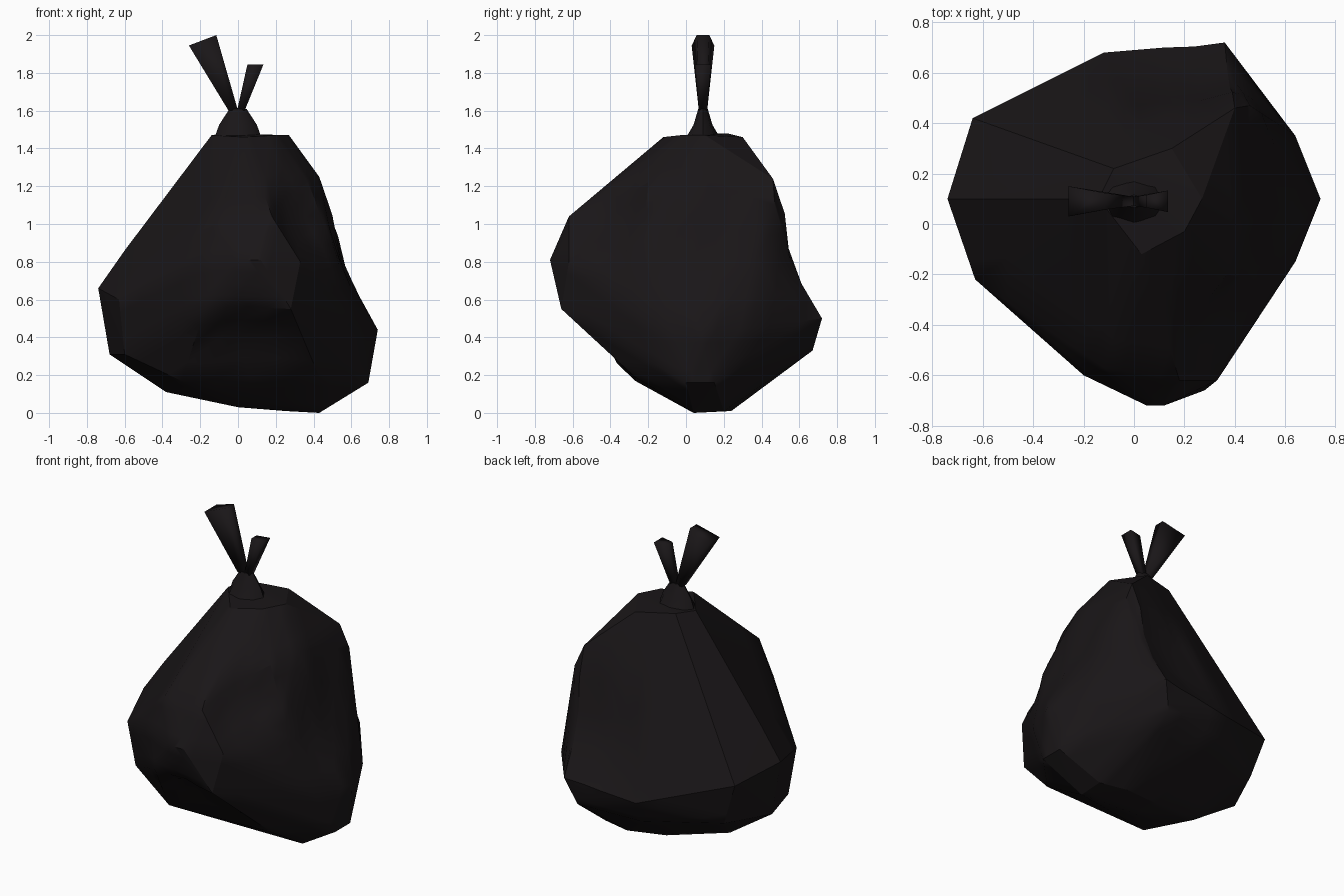
import bpy, bmesh
from math import radians, cos, sin
from mathutils import Vector

if "Cube" in bpy.data.objects:
    bpy.data.objects.remove(bpy.data.objects["Cube"])

plastic = bpy.data.materials.new("black_plastic")
plastic.diffuse_color = (0.010, 0.008, 0.009, 1)
plastic.use_nodes = True
plastic.node_tree.nodes["Principled BSDF"].inputs["Base Color"].default_value = plastic.diffuse_color
CY = 0.09  # the knot sits slightly behind the origin


def finish(name, bm, angle):
    """Turn a bmesh into a named, shaded object."""
    bmesh.ops.recalc_face_normals(bm, faces=bm.faces[:])
    mesh = bpy.data.meshes.new(name)
    bm.to_mesh(mesh)
    bm.free()
    obj = bpy.data.objects.new(name, mesh)
    bpy.context.collection.objects.link(obj)
    mesh.materials.append(plastic)
    bpy.ops.object.select_all(action='DESELECT')
    obj.select_set(True)
    bpy.context.view_layer.objects.active = obj
    bpy.ops.object.shade_smooth_by_angle(angle=radians(angle))


def loft(name, rings, angle):
    """Skin a stack of vertex rings and cap both ends."""
    bm = bmesh.new()
    loops = [[bm.verts.new(p) for p in ring] for ring in rings]
    n = len(loops[0])
    for a, b in zip(loops, loops[1:]):
        for i in range(n):
            j = (i + 1) % n
            bm.faces.new((a[i], a[j], b[j], b[i]))
    bm.faces.new(loops[0][::-1])
    bm.faces.new(loops[-1])
    finish(name, bm, angle)


# Corners of the stretched plastic
corners = [
    # underside
    (.43, .04, 0), (.43, .2, .01), (.25, .24, .01), (0, .03, .03), (0, .2, .03),
    (-.38, .1, .11), (-.3, -.27, .17), (.43, -.27, .19), (.69, 0, .16), (.69, .15, .16),
    # right and back bulge
    (.74, .1, .44), (.64, -.15, .45), (.64, .35, .45), (.36, .72, .5), (-.12, .68, .45),
    (.3, .67, .33), (-.1, .6, .3),
    # left bulge
    (-.68, .1, .31), (-.74, .1, .66), (-.64, .42, .6), (-.63, -.22, .6), (-.6, -.18, .31),
    (-.55, .4, .33), (-.6, .1, .86),
    # front bulge
    (-.2, -.6, .8), (.05, -.72, .81), (.12, -.72, .81), (.33, -.62, .8), (-.17, -.6, .56),
    (.28, -.66, .55), (-.12, -.57, 1.03), (.18, -.62, 1.04),
    # shoulders
    (.5, -.23, .9), (.43, 0, 1.25), (.37, -.2, 1.22), (.46, .47, 1.1), (.4, .46, 1.24),
    (.27, .1, 1.47), (.15, .3, 1.46), (-.14, .1, 1.47), (.03, -.12, 1.46),
    (-.08, .22, 1.48), (.2, -.03, 1.47),
]
bm = bmesh.new()
for p in corners:
    bm.verts.new(p)
hull = bmesh.ops.convex_hull(bm, input=bm.verts[:])
bmesh.ops.delete(bm, geom=[v for v in bm.verts if not v.link_faces], context='VERTS')
bmesh.ops.subdivide_edges(bm, edges=bm.edges[:], cuts=3, use_grid_fill=True)

# Soft dents: centre, reach, push direction and depth
for centre, reach, push in [
    ((.07, -.47, .4), .26, (0, .07, .04)),
    ((.34, -.42, 1.03), .24, (-.05, .05, 0)),
    ((.60, .1, .8), .30, (-.05, 0, 0)),
    ((.2, .63, .8), .34, (0, -.07, 0)),
]:
    for v in bm.verts:
        d = (v.co - Vector(centre)).length / reach
        if d < 1:
            v.co += Vector(push) * (1 - d * d)
finish("bag", bm, 28)

# Gathered neck
loft("neck", [[(rx * cos(radians(a)), CY + ry * sin(radians(a)), z) for a in range(0, 360, 45)]
              for z, rx, ry in ((1.44, .13, .10), (1.525, .10, .05), (1.61, .045, .025))], 60)


def ear(name, root, outer, inner, wide, narrow):
    """Flared tie end: small root section opening to a trapezoid tip."""
    def section(o, i, wo, wi):
        return [(o[0], CY - wo, o[1]), (i[0], CY - wi, i[1]),
                (i[0], CY + wi, i[1]), (o[0], CY + wo, o[1])]
    loft(name, [section(*root, 0.022, 0.018), section(outer, inner, wide, narrow)], 120)


# Tied ends above the knot
ear("tie_left", ((-0.05, 1.60), (0.0, 1.60)), (-0.26, 1.945), (-0.115, 2.0), 0.06, 0.033)
ear("tie_right", ((0.035, 1.60), (-0.005, 1.60)), (0.135, 1.845), (0.05, 1.845), 0.043, 0.025)
